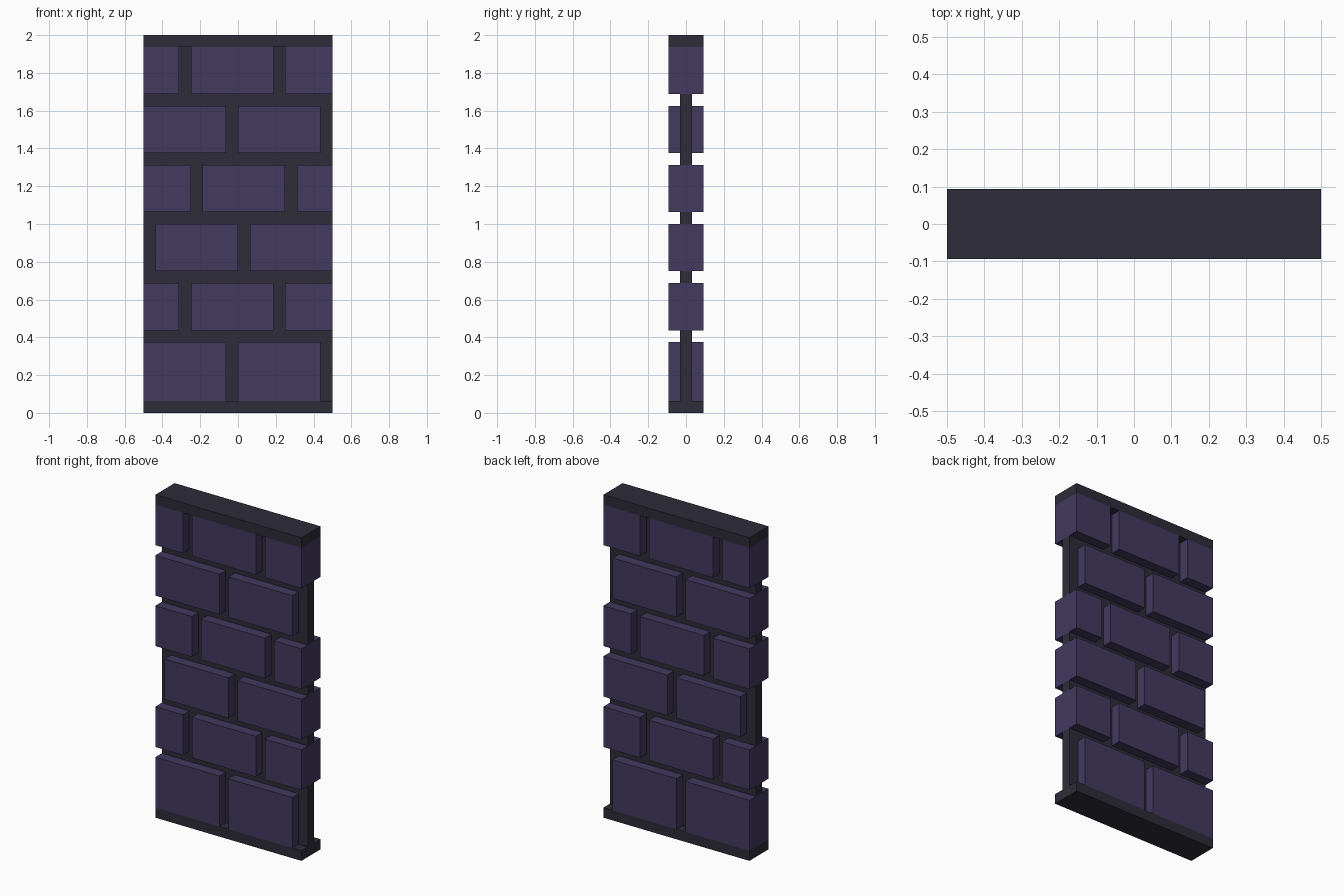
import bpy, bmesh

if "Cube" in bpy.data.objects:
    bpy.data.objects.remove(bpy.data.objects["Cube"])

U = 1 / 16            # wall grid unit
DEPTH = 1.5 * U       # half depth of bricks and caps
CORE = 0.5 * U        # half depth of recessed mortar


def material(name, rgb):
    m = bpy.data.materials.new(name)
    m.diffuse_color = (*rgb, 1)
    m.use_nodes = True
    m.node_tree.nodes["Principled BSDF"].inputs["Base Color"].default_value = m.diffuse_color
    return m


brick_mat = material("purple brick", (0.0545, 0.0423, 0.1144))
mortar_mat = material("dark mortar", (0.0273, 0.0252, 0.0423))


def box(name, x0, x1, z0, z1, half_depth, mat):
    """Box given in grid units for x and z."""
    bm = bmesh.new()
    bmesh.ops.create_cube(bm, size=1)
    for v in bm.verts:
        v.co = ((x1 if v.co.x > 0 else x0) * U,
                half_depth if v.co.y > 0 else -half_depth,
                (z1 if v.co.z > 0 else z0) * U)
    me = bpy.data.meshes.new(name)
    bm.to_mesh(me)
    bm.free()
    me.materials.append(mat)
    ob = bpy.data.objects.new(name, me)
    bpy.context.collection.objects.link(ob)


# Brick courses: bottom, top, and brick spans along x
two_left = [(-8, -1), (0, 7)]
two_right = [(-7, 0), (1, 8)]
three_a = [(-8, -5), (-4, 3), (4, 8)]
three_b = [(-8, -4), (-3, 4), (5, 8)]
courses = [(1, 6, two_left), (7, 11, three_a), (12, 16, two_right),
           (17, 21, three_b), (22, 26, two_left), (27, 31, three_a)]

# Base and top caps
box("base_cap", -8, 8, 0, 1, DEPTH, mortar_mat)
box("top_cap", -8, 8, 31, 32, DEPTH, mortar_mat)

for i, (z0, z1, spans) in enumerate(courses):
    # Bricks pass right through the wall, recessed mortar fills the gaps
    edge = -8
    for a, b in spans + [(8, 8)]:
        if a > edge:
            box("mortar_joint", edge, a, z0, z1, CORE, mortar_mat)
        if b > a:
            box("brick", a, b, z0, z1, DEPTH, brick_mat)
        edge = b
    # Horizontal mortar bed above the course
    if i < len(courses) - 1:
        box("mortar_bed", -8, 8, z1, z1 + 1, CORE, mortar_mat)
